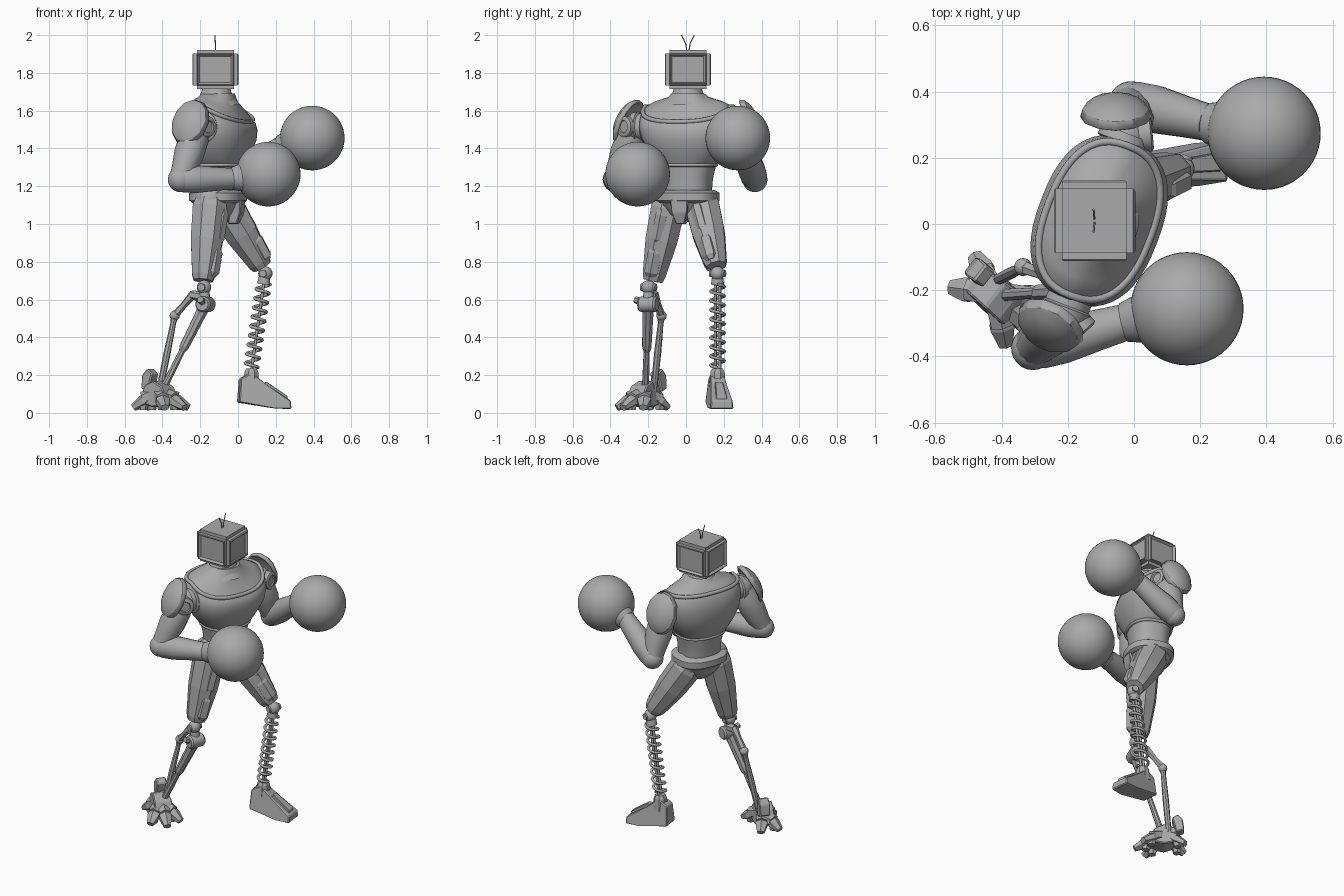
import bpy, bmesh, math
from mathutils import Vector as V, Matrix

cube = bpy.data.objects.get("Cube")
if cube:
    bpy.data.objects.remove(cube)

grey = bpy.data.materials.new("plain_grey")
grey.use_nodes = True
TONE = (0.4, 0.4, 0.4, 1)
grey.diffuse_color = TONE
grey.node_tree.nodes["Principled BSDF"].inputs["Base Color"].default_value = TONE


def finish(name, bm, smooth=True, angle=35):
    bmesh.ops.recalc_face_normals(bm, faces=bm.faces)
    me = bpy.data.meshes.new(name)
    bm.to_mesh(me)
    bm.free()
    ob = bpy.data.objects.new(name, me)
    bpy.context.collection.objects.link(ob)
    me.materials.append(grey)
    if smooth:
        bpy.ops.object.select_all(action='DESELECT')
        ob.select_set(True)
        bpy.context.view_layer.objects.active = ob
        bpy.ops.object.shade_smooth_by_angle(angle=math.radians(angle))
    return ob


def skin(bm, rings):
    """Join closed rings of points into a capped tube; return its side faces."""
    loops = [[bm.verts.new(p) for p in r] for r in rings]
    n = len(loops[0])
    sides = [bm.faces.new((a[i], a[(i + 1) % n], b[(i + 1) % n], b[i]))
             for a, b in zip(loops, loops[1:]) for i in range(n)]
    bm.faces.new(loops[0][::-1])
    bm.faces.new(loops[-1])
    return sides


def limb(name, p, q, profile, sides=24, flat=1.0, panel=0, smooth=True, up=(0, 0, 1)):
    """Tube from p to q; profile is (fraction, radius); flat squashes it upwards."""
    p, q = V(p), V(q)
    d = (q - p).normalized()
    u = d.cross(V(up))
    u = (u if u.length > 0.01 else d.cross(V((1, 0, 0)))).normalized()
    w = u.cross(d)
    bm = bmesh.new()
    turn = [2 * math.pi * (i + 0.5) / sides for i in range(sides)]
    faces = skin(bm, [[p.lerp(q, t) + u * r * math.cos(a) + w * r * flat * math.sin(a)
                       for a in turn] for t, r in profile])
    if panel:
        big = [f for f in faces if f.calc_area() > 0.002]
        bmesh.ops.inset_individual(bm, faces=big, thickness=panel, depth=panel * 0.7)
    return finish(name, bm, smooth)


def ball(name, c, r, segs=32):
    bm = bmesh.new()
    bmesh.ops.create_uvsphere(bm, u_segments=segs, v_segments=segs // 2, radius=r,
                              matrix=Matrix.Translation(c))
    return finish(name, bm, angle=60)


def prism(name, outline, half_widths, origin, yaw, bevel=0.006):
    """Side outline in local x, z, with a half width at each point."""
    bm = bmesh.new()
    skin(bm, [[V((x, s * h, z)) for (x, z), h in zip(outline, half_widths)] for s in (-1, 1)])
    bmesh.ops.bevel(bm, geom=bm.edges[:], offset=bevel, segments=1, affect='EDGES')
    bm.transform(Matrix.Translation(origin) @ Matrix.Rotation(math.radians(yaw), 4, 'Z'))
    return finish(name, bm, False)


def wire(name, pts, r, cyclic=False):
    cu = bpy.data.curves.new(name, 'CURVE')
    cu.dimensions = '3D'
    cu.bevel_depth = r
    cu.bevel_resolution = 2
    cu.use_fill_caps = True
    sp = cu.splines.new('POLY')
    sp.points.add(len(pts) - 1)
    for s, p in zip(sp.points, pts):
        s.co = (*p, 1)
    sp.use_cyclic_u = cyclic
    cu.materials.append(grey)
    ob = bpy.data.objects.new(name, cu)
    bpy.context.collection.objects.link(ob)


# Torso, turned a little to its right; rings are (z, width, depth, forward droop)
YAW = math.radians(-21)
FWD = V((math.cos(YAW), math.sin(YAW), 0))
SIDE = V((-math.sin(YAW), math.cos(YAW), 0))


def body_ring(z, wide, deep, droop=0, cx=-0.105, cy=0.01, n=48, power=0.82):
    pts = []
    for i in range(n):
        a = 2 * math.pi * i / n
        c, s = math.cos(a), math.sin(a)
        f = deep * math.copysign(abs(c) ** power, c)
        g = wide * math.copysign(abs(s) ** power, s)
        pts.append(V((cx, cy, z - droop * max(f, 0))) + FWD * f + SIDE * g)
    return pts


def body(name, rows):
    bm = bmesh.new()
    skin(bm, [body_ring(*r) for r in rows])
    finish(name, bm, angle=50)


body("chest", [(1.30, .13, .12), (1.33, .165, .14), (1.39, .21, .165), (1.46, .245, .185, .1),
               (1.53, .26, .187, .2), (1.585, .255, .178, .35), (1.625, .235, .155, .5),
               (1.65, .185, .13, .45), (1.672, .11, .10, .3), (1.69, .085, .085)])
wire("collar_ridge", body_ring(1.622, .242, .162, .5), .012, True)
wire("chest_lower_ridge", body_ring(1.312, .148, .13), .009, True)
body("abdomen", [(1.10, .125, .11), (1.17, .125, .11), (1.24, .13, .115), (1.32, .15, .125)])
body("belt", [(1.11, .145, .125), (1.125, .165, .145), (1.165, .165, .145), (1.18, .14, .12)])
body("pelvis", [(1.01, .05, .05), (1.05, .10, .09), (1.12, .15, .13)])
prism("groin_plate", [(0, 1.14), (.05, 1.13), (.045, 1.06), (.02, 1.0), (-.03, 1.0)],
      [.05, .05, .045, .025, .025], (-.02, -.025, 0), -15)
limb("neck", (-.115, .01, 1.63), (-.115, .01, 1.73),
     [(0, .13), (.25, .108), (.5, .088), (.75, .078), (1, .074)])

# Box head with framed panels on its four sides
bm = bmesh.new()
bmesh.ops.create_cube(bm, size=1, matrix=Matrix.Translation((-.12, .01, 1.818))
                      @ Matrix.Diagonal((.235, .235, .208, 1)))
bmesh.ops.bevel(bm, geom=bm.edges[:], offset=.02, segments=2, affect='EDGES')
walls = [f for f in bm.faces if abs(f.normal.z) < .1 and f.calc_area() > .01]
bmesh.ops.inset_individual(bm, faces=walls, thickness=.006, depth=.004)
bmesh.ops.inset_individual(bm, faces=walls, thickness=.014, depth=-.014)
finish("head", bm, False)
for z in (1.745, 1.895):
    wire("head_slot_bar", [(.0, -.08, z), (.0, .1, z)], .004)
for s in (-1, 1):
    wire("antenna", [(-.12, .01 + s * .006, 1.92), (-.12, .01 + s * .012, 1.955),
                     (-.122, .01 + s * .034, 2.0)], .003)

# Arms: socket, shell pad, upper arm, elbow, forearm, cuff and round glove
ARMS = {
    "right": dict(root=(-.19, -.215, 1.515), pad=(-.25, -.30, 1.535), face=(-.45, -.8, .45),
                  elbow=(-.305, -.375, 1.235), wrist=(-.02, -.295, 1.24), fist=(.16, -.256, 1.264)),
    "left": dict(root=(-.05, .21, 1.515), pad=(-.055, .325, 1.53), face=(.0, .9, .3),
                 elbow=(-.01, .365, 1.235), wrist=(.23, .305, 1.41), fist=(.393, .274, 1.455)),
}
for side, a in ARMS.items():
    s = 1 if side == "left" else -1
    root, elbow, wrist, fist = (V(a[k]) for k in ("root", "elbow", "wrist", "fist"))
    out = SIDE * s
    joint = root + out * .06
    limb(side + "_shoulder_socket", root - out * .05, root + out * .07,
         [(0, .085), (.45, .085), (.5, .07), (.7, .07), (.75, .08), (1, .075)])
    ball(side + "_shoulder_ball", joint, .07)
    hub = (FWD + out * .5).normalized()
    limb(side + "_shoulder_disc", joint, joint + hub * .085,
         [(0, .055), (.93, .055), (1, .046), (1, .034), (.92, .03)])
    limb(side + "_upper_arm", joint, elbow,
         [(0, .06), (.2, .078), (.5, .08), (.8, .066), (1, .06)], 12)
    ball(side + "_elbow", elbow, .066)
    limb(side + "_forearm", elbow + (elbow - wrist) * .06, wrist,
         [(0, .058), (.12, .07), (.35, .073), (.7, .063), (1, .056)], 16)
    limb(side + "_glove_cuff", wrist - (fist - wrist) * .1, fist,
         [(0, .052), (.04, .06), (.3, .075), (.5, .11), (.7, .12)], 32)
    ball(side + "_glove", fist, .171, 48)
    # Faceted dome pad, cut open on the inside
    bm = bmesh.new()
    bmesh.ops.create_uvsphere(bm, u_segments=12, v_segments=8, radius=1)
    bmesh.ops.delete(bm, geom=[v for v in bm.verts if v.co.z < -.1], context='VERTS')
    rot = V(a["face"]).to_track_quat('Z', 'Y').to_matrix().to_4x4()
    bm.transform(Matrix.Translation(a["pad"]) @ rot @ Matrix.Diagonal((.108, .135, .065, 1)))
    pad = finish(side + "_shoulder_pad", bm, angle=25)
    pad.modifiers.new("thickness", 'SOLIDIFY').thickness = .014

# Thighs with raised panels, kneecap plates and knee balls
LEGS = {
    "right": ((-.145, -.085, 1.13), (-.185, -.175, .70), (-.18, -.198, .665)),
    "left": ((-.085, .08, 1.12), (.128, .16, .775), (.145, .167, .738)),
}
for side, (hip, end, knee) in LEGS.items():
    ball(side + "_hip", hip, .085)
    limb(side + "_thigh", hip, end, [(0, .085), (.1, .098), (.5, .092), (.93, .066), (1, .055)],
         8, panel=.009, smooth=False, up=(1, 0, 0))
    d = (V(end) - V(hip)).normalized()
    front = (FWD - d * FWD.dot(d)).normalized()
    for k, (t0, t1, r) in enumerate(((.12, .55, .035), (.6, .95, .042))):
        off = front * (.075 - .022 * k)
        limb(side + "_thigh_plate", V(hip).lerp(V(end), t0) + off, V(hip).lerp(V(end), t1) + off * .8,
             [(0, r * .7), (.15, r), (.85, r), (1, r * .6)], 6, smooth=False)
    ball(side + "_knee", knee, .038, 24)
    limb(side + "_knee_pin", V(knee) - SIDE * .042, V(knee) + SIDE * .042, [(0, .02), (1, .02)], 16)

# Left shin: coil spring around twin rods
top, foot = V((.14, .167, .71)), V((.068, .167, .22))
turns, steps = 9, 20
wire("shin_spring", [top.lerp(foot, .06 + .9 * i / (turns * steps))
                     + V((math.cos(2 * math.pi * i / steps), math.sin(2 * math.pi * i / steps), 0)) * .036
                     for i in range(turns * steps + 1)], .0085)
for s in (-1, 1):
    wire("shin_rod", [top + V((0, s * .012, 0)), foot + V((0, s * .012, -.02))], .008)
limb("spring_top_cap", top + V((0, 0, .01)), top.lerp(foot, .06), [(0, .03), (1, .035)], 16)
limb("spring_ankle_cup", (.072, .167, .235), (.068, .167, .14), [(0, .03), (.2, .04), (1, .048)], 8, smooth=False)

# Left foot: wedge boot with a raised instep
prism("left_foot", [(-.07, .055), (-.062, .18), (-.02, .205), (.025, .195), (.075, .15), (.205, .065),
                    (.208, .02), (.12, .025)],
      [.055, .04, .035, .035, .042, .058, .062, .065], (.07, .165, 0), 7)
prism("left_instep", [(.055, .15), (.08, .165), (.19, .09), (.19, .06)], [.022, .02, .028, .03],
      (.07, .165, 0), 7, .003)

# Right shin: two struts hung from a forked knee bracket
KNEE, FORK = V((-.172, -.2, .575)), V((-.335, -.13, .515))
limb("knee_link", (-.18, -.198, .66), KNEE, [(0, .026), (1, .03)], 12)
limb("knee_barrel", KNEE - SIDE * .05, KNEE + SIDE * .05, [(0, .034), (.1, .042), (.9, .042), (1, .034)], 16)
limb("fork_arm", (-.19, -.185, .615), (-.245, -.165, .625), [(0, .028), (1, .024)], 6, smooth=False)
limb("fork_lower_arm", (-.235, -.168, .63), FORK, [(0, .024), (.5, .018), (1, .022)], 6, smooth=False)
limb("outer_fork_arm", KNEE, (-.2, -.27, .60), [(0, .025), (1, .018)], 6, smooth=False)
ball("fork_ball", FORK, .027, 20)
limb("rear_strut", FORK, (-.415, -.17, .12), [(0, .022), (.1, .015), (.5, .019), (1, .017)], 8, smooth=False)
limb("front_strut", KNEE, (-.40, -.215, .12),
     [(0, .034), (.15, .03), (.5, .026), (.55, .017), (1, .02)], 8, smooth=False)

# Right foot: armoured body with spread claws
prism("claw_foot_body", [(-.10, .06), (-.06, .15), (0, .17), (.06, .14), (.11, .05), (0, .03)],
      [.045, .045, .05, .055, .06, .06], (-.42, -.215, 0), -38)
prism("heel_block", [(-.11, .13), (-.10, .20), (-.07, .235), (-.035, .21), (-.06, .11)],
      [.03, .035, .03, .03, .035], (-.41, -.19, 0), -38)
for ang, reach in ((-78, .16), (-42, .185), (-6, .16), (118, .13), (172, .135)):
    ray = V((math.cos(math.radians(ang)), math.sin(math.radians(ang)), 0))
    base = V((-.42, -.21, 0))
    knuckle = base + ray * reach * .62 + V((0, 0, .075))
    limb("toe", base + ray * .02 + V((0, 0, .10)), knuckle, [(0, .04), (1, .037)], 6, smooth=False)
    limb("toe_claw", knuckle - ray * .02, base + ray * reach + V((0, 0, .028)),
         [(0, .036), (.3, .042), (1, .024)], 6, .8, smooth=False)
    limb("toe_pad", knuckle - V((0, 0, .03)), knuckle * 1 - V((0, 0, .06)), [(0, .03), (1, .024)], 6, smooth=False)
